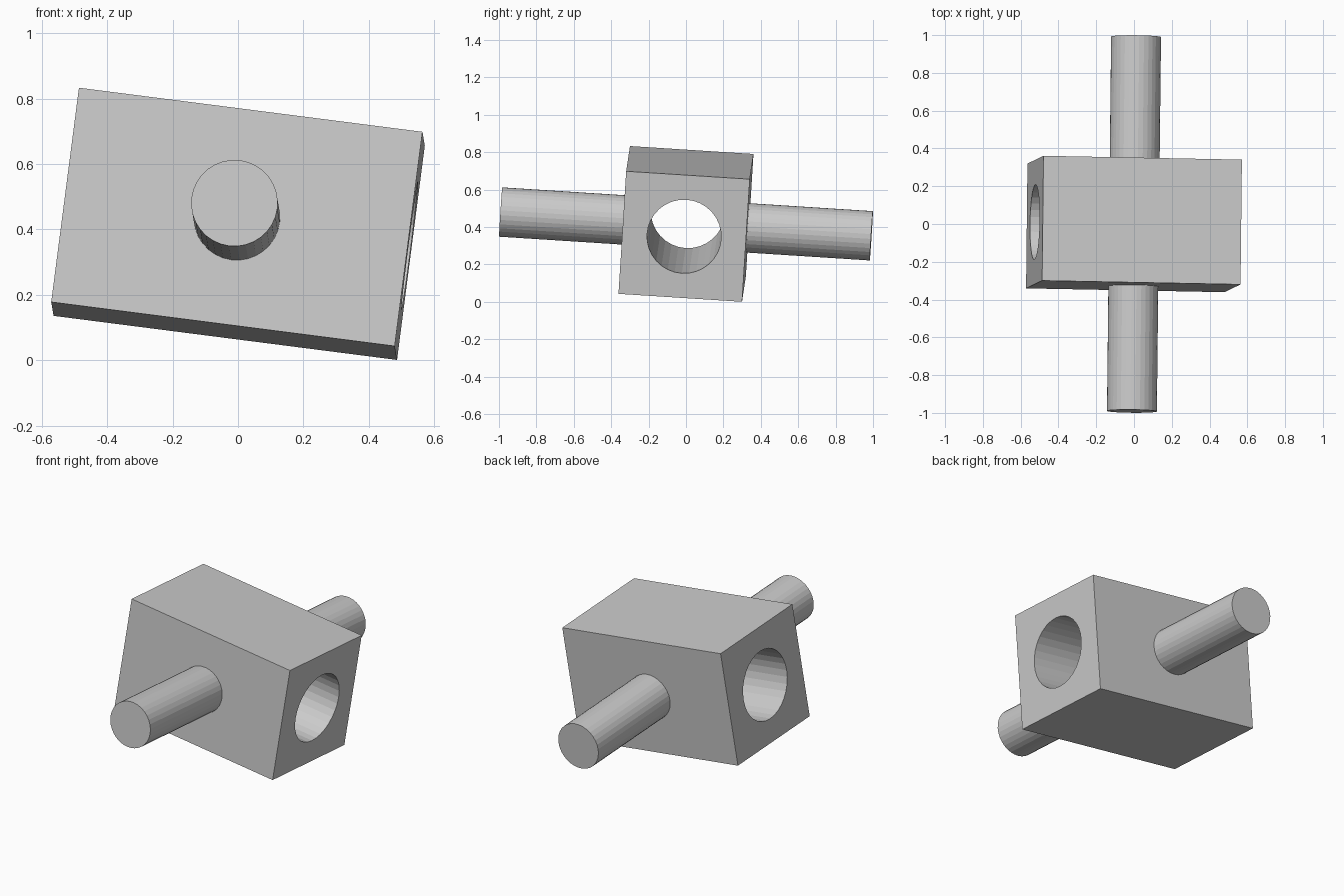
import bpy
from math import pi
from mathutils import Matrix, Vector

if "Cube" in bpy.data.objects:
    bpy.data.objects.remove(bpy.data.objects["Cube"])

# Tilted frame of the whole part: x runs along the bore, y along the pin
ey = Vector((0.011, 0.998, -0.064)).normalized()
ex = Vector((1.05, -0.016, -0.135))
ex = (ex - ey * ex.dot(ey)).normalized()
ez = ex.cross(ey)
FRAME = Matrix.Translation((0, 0, 0.417)) @ Matrix((ex, ey, ez)).transposed().to_4x4()
U = 0.662  # side of the block's square end


def cylinder(name, radius, length, rotation):
    bpy.ops.mesh.primitive_cylinder_add(vertices=32, radius=radius, depth=length)
    ob = bpy.context.object
    ob.name = name
    ob.matrix_world = FRAME @ rotation
    ob.hide_render = True
    ob.hide_set(True)
    return ob


# Cross pin and through bore
pin = cylinder("pin_helper", 0.2 * U, 3 * U, Matrix.Rotation(pi / 2, 4, 'X'))
bore = cylinder("bore_cutter", 0.3 * U, 2.2 * U, Matrix.Rotation(pi / 2, 4, 'Y'))

# Main block, with the pin joined on and the bore cut through both
bpy.ops.mesh.primitive_cube_add(size=1)
block = bpy.context.object
block.name = "pinned_block"
block.matrix_world = FRAME @ Matrix.Diagonal((1.6 * U, U, U, 1))
for helper, operation in ((pin, 'UNION'), (bore, 'DIFFERENCE')):
    mod = block.modifiers.new(helper.name, 'BOOLEAN')
    mod.operation = operation
    mod.object = helper
    mod.solver = 'EXACT'
